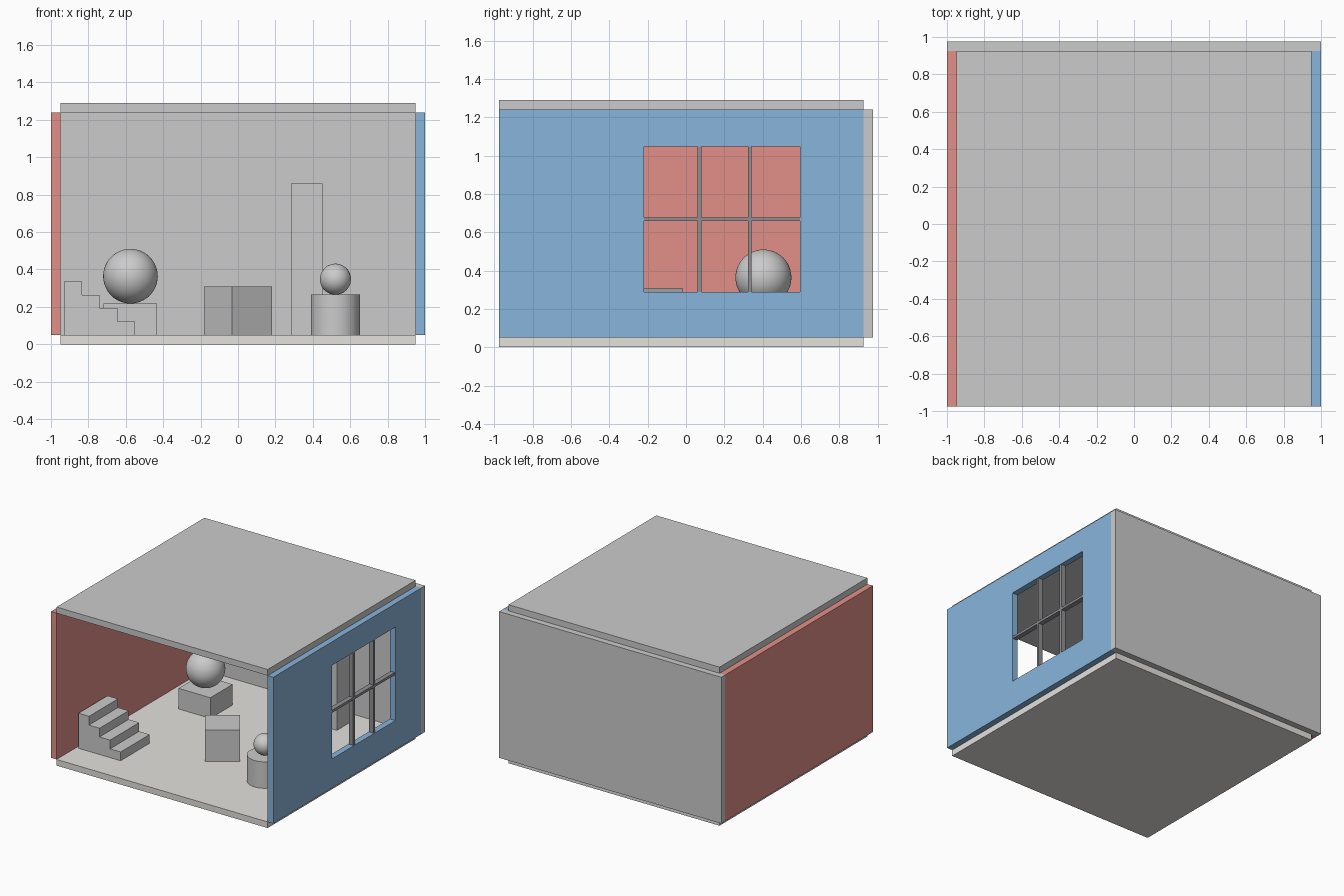
import bpy, bmesh, math

if "Cube" in bpy.data.objects:
    bpy.data.objects.remove(bpy.data.objects["Cube"])

def material(name, rgb):
    m = bpy.data.materials.new(name)
    m.diffuse_color = (*rgb, 1)
    m.use_nodes = True
    m.node_tree.nodes["Principled BSDF"].inputs["Base Color"].default_value = m.diffuse_color
    return m

RED = material("red_paint", (0.76, 0.28, 0.25))
BLUE = material("blue_paint", (0.25, 0.46, 0.71))
DARK = material("dark_metal", (0.28, 0.28, 0.30))
FLOOR = material("warm_floor", (0.78, 0.76, 0.72))

def add_mesh(name, bm, mat=None):
    me = bpy.data.meshes.new(name)
    bm.to_mesh(me)
    bm.free()
    ob = bpy.data.objects.new(name, me)
    bpy.context.collection.objects.link(ob)
    if mat:
        me.materials.append(mat)
    return ob

def box(name, xr, yr, zr, mat=None, turn=0):
    """Box from its ranges, turned about its own upright axis."""
    bm = bmesh.new()
    bmesh.ops.create_cube(bm, size=1)
    bmesh.ops.scale(bm, vec=[b - a for a, b in (xr, yr, zr)], verts=bm.verts)
    ob = add_mesh(name, bm, mat)
    ob.location = [(a + b) / 2 for a, b in (xr, yr, zr)]
    ob.rotation_euler.z = math.radians(turn)
    return ob

def smooth(ob):
    bpy.ops.object.select_all(action='DESELECT')
    ob.select_set(True)
    bpy.context.view_layer.objects.active = ob
    bpy.ops.object.shade_smooth_by_angle(angle=math.radians(35))

def ball(name, loc, r):
    bm = bmesh.new()
    bmesh.ops.create_uvsphere(bm, u_segments=48, v_segments=24, radius=r)
    ob = add_mesh(name, bm)
    ob.location = loc
    smooth(ob)

# Room shell
F, B = -0.975, 0.925          # front and inner back of the room
Z0, Z1 = 0.05, 1.24           # floor top and ceiling underside
box("floor", (-0.95, 0.95), (F, B), (0, Z0), FLOOR)
box("ceiling", (-0.95, 0.95), (F, B), (Z1, Z1 + 0.05))
box("back_wall", (-1, 1), (B, B + 0.05), (Z0, Z1))
box("left_wall", (-1, -0.95), (F, B), (Z0, Z1), RED)
right_wall = box("right_wall", (0.95, 1), (F, B), (Z0, Z1), BLUE)

# Window opening in the right wall
WY, WZ = (-0.218, 0.595), (0.288, 1.048)
cutter = box("window_cutter", (0.9, 1.05), WY, WZ, BLUE)
cutter.hide_render = True
mod = right_wall.modifiers.new("window", 'BOOLEAN')
mod.operation, mod.object, mod.solver = 'DIFFERENCE', cutter, 'EXACT'
bpy.context.view_layer.objects.active = right_wall
bpy.ops.object.modifier_apply(modifier=mod.name)
bpy.data.objects.remove(cutter)

# Window bars
BX = (0.955, 0.995)
for i, y in enumerate((0.07, 0.333)):
    box(f"window_upright_bar_{i + 1}", BX, (y - 0.01, y + 0.01), WZ, DARK)
box("window_cross_bar", BX, WY, (0.658, 0.678), DARK)

# Staircase: stepped profile pulled along y
X0, RUN, RISE, STEPS = -0.93, 0.095, 0.0713, 4
profile = [(X0, Z0)]
for i in range(STEPS):
    z = Z0 + RISE * (STEPS - i)
    profile += [(X0 + RUN * i, z), (X0 + RUN * (i + 1), z)]
profile.append((X0 + RUN * STEPS, Z0))
bm = bmesh.new()
face = bm.faces.new([bm.verts.new((x, -0.723, z)) for x, z in profile])
ext = bmesh.ops.extrude_face_region(bm, geom=[face])
bmesh.ops.translate(bm, vec=(0, 0.373, 0),
                    verts=[v for v in ext["geom"] if isinstance(v, bmesh.types.BMVert)])
bmesh.ops.recalc_face_normals(bm, faces=bm.faces)
add_mesh("staircase", bm)

# Blocks and plinths
box("turned_cube", (-0.13, 0.13), (-0.33, -0.07), (Z0, 0.31), turn=35)
box("square_plinth", (-0.718, -0.432), (0.262, 0.548), (Z0, 0.218))
box("tall_block", (0.283, 0.452), (0.625, 0.795), (Z0, 0.86))
bm = bmesh.new()
bmesh.ops.create_cone(bm, cap_ends=True, segments=64, radius1=0.131, radius2=0.131, depth=0.215)
drum = add_mesh("round_plinth", bm)
drum.location = (0.521, -0.4, Z0 + 0.1075)
smooth(drum)

# Balls resting on the plinths
ball("large_ball", (-0.575, 0.404, 0.364), 0.146)
ball("small_ball", (0.521, -0.4, 0.348), 0.083)
